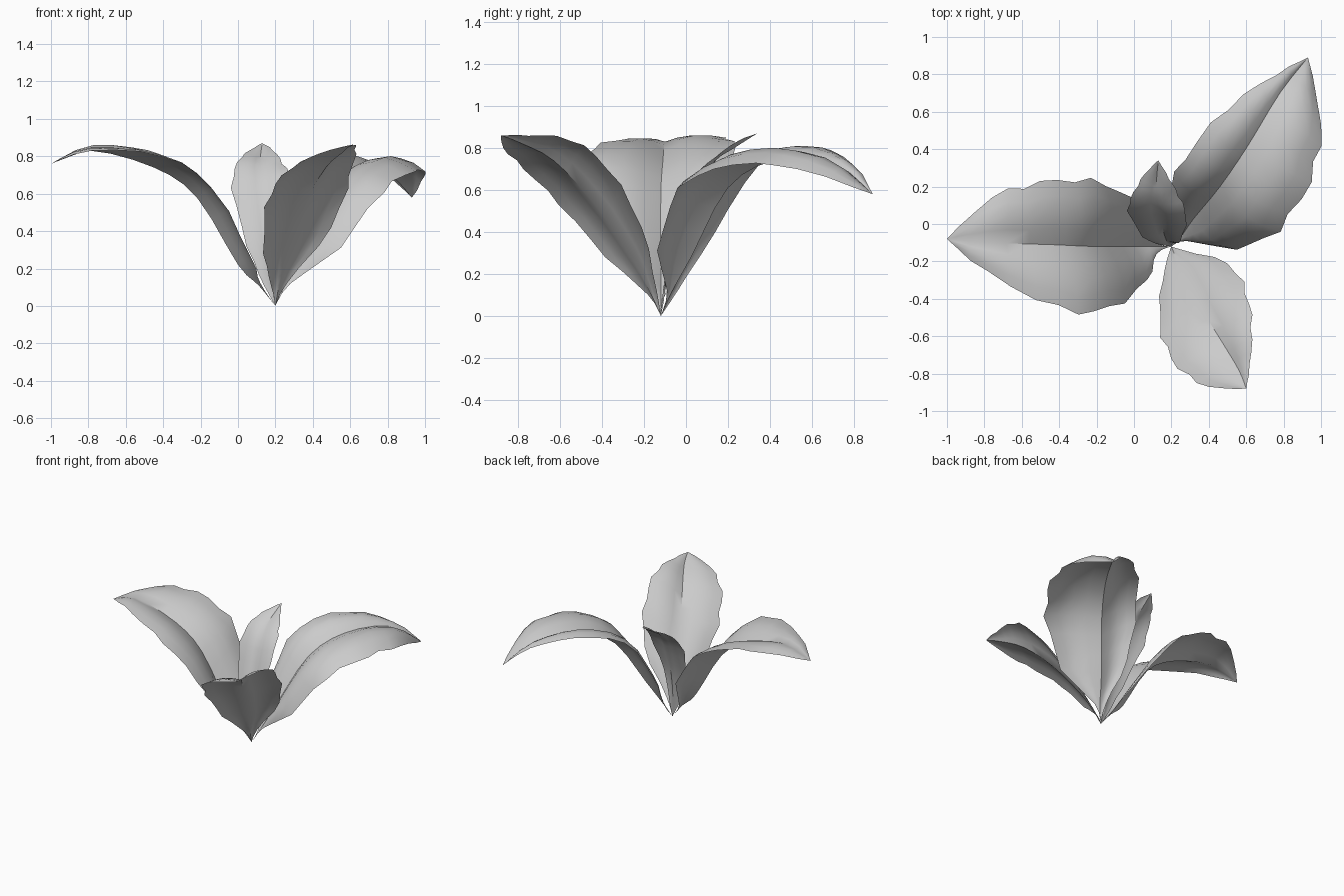
import bpy
import bmesh
import math
from mathutils import Vector

default_cube = bpy.data.objects.get("Cube")
if default_cube:
    bpy.data.objects.remove(default_cube, do_unlink=True)

# One plain grey for the whole plant
LEAF_GREY = (0.6, 0.6, 0.6, 1.0)
leaf_material = bpy.data.materials.new("leaf_grey")
leaf_material.use_nodes = True
leaf_material.diffuse_color = LEAF_GREY
shader = leaf_material.node_tree.nodes["Principled BSDF"]
shader.inputs["Base Color"].default_value = LEAF_GREY
shader.inputs["Roughness"].default_value = 0.8

BASE = Vector((0.2, -0.12, 0))
STEPS = 3        # rows added between two cross-sections
HALF_COLUMNS = 4  # faces between the midrib and one edge


def spline(points, steps):
    """Smooth path through all the points."""
    padded = [points[0], *points, points[-1]]
    path = []
    for a, b, c, d in zip(padded, padded[1:], padded[2:], padded[3:]):
        for step in range(steps):
            t = step / steps
            path.append(0.5 * (2 * b + (c - a) * t
                               + (2 * a - 5 * b + 4 * c - d) * t * t
                               + (3 * b - a - 3 * c + d) * t ** 3))
    path.append(points[-1])
    return path


def rail(points, tip):
    """Points are given in hundredths of a unit, from the stalk upward."""
    return spline([BASE] + [Vector(p) / 100 for p in points] + [Vector(tip) / 100], STEPS)


def half_row(midrib, edge, tooth, bow, up):
    """Vertices from beside the midrib out to one toothed edge."""
    outer = midrib.lerp(edge, tooth)
    row = []
    for column in range(1, HALF_COLUMNS + 1):
        t = column / HALF_COLUMNS
        arch = math.sin(math.pi * t) * bow * (edge - midrib).length
        row.append(midrib.lerp(outer, t) + up * arch)
    return row


def make_leaf(name, right_edge, midrib, left_edge, tip, bow):
    """Creased blade: midrib in the middle, one arched half on each side."""
    right, middle, left = (rail(points, tip) for points in (right_edge, midrib, left_edge))
    bm = bmesh.new()
    rows = []
    for i in range(1, len(middle) - 1):
        along = middle[i + 1] - middle[i - 1]
        up = (left[i] - right[i]).cross(along).normalized()
        if up.z < 0:
            up.negate()
        # Uneven teeth, out of step on the two sides
        tooth_right = 1 + 0.05 * math.sin(2.3 * i)
        tooth_left = 1 + 0.05 * math.sin(2.3 * i + 2)
        row = half_row(middle[i], right[i], tooth_right, bow, up)[::-1]
        row += [middle[i]]
        row += half_row(middle[i], left[i], tooth_left, bow, up)
        rows.append([bm.verts.new(p) for p in row])
    foot = bm.verts.new(middle[0])
    point = bm.verts.new(middle[-1])

    for lower, upper in zip(rows, rows[1:]):
        for c in range(len(lower) - 1):
            bm.faces.new((lower[c], lower[c + 1], upper[c + 1], upper[c]))
    for c in range(len(rows[0]) - 1):
        bm.faces.new((foot, rows[0][c + 1], rows[0][c]))
        bm.faces.new((rows[-1][c], rows[-1][c + 1], point))

    # One consistent winding, with the upper side of the blade outward
    bmesh.ops.recalc_face_normals(bm, faces=bm.faces)
    bm.normal_update()
    if sum(face.normal.z * face.calc_area() for face in bm.faces) < 0:
        bmesh.ops.reverse_faces(bm, faces=bm.faces)

    mesh = bpy.data.meshes.new(name)
    bm.to_mesh(mesh)
    bm.free()
    mesh.materials.append(leaf_material)
    leaf = bpy.data.objects.new(name, mesh)
    bpy.context.collection.objects.link(leaf)
    bpy.ops.object.select_all(action="DESELECT")
    leaf.select_set(True)
    bpy.context.view_layer.objects.active = leaf
    bpy.ops.object.shade_smooth_by_angle(angle=math.radians(40))


# Large leaf arching to the right
make_leaf(
    "right_leaf",
    right_edge=[(12, -9, 12), (-1, 13, 40), (-23, 23, 70), (-50, 22, 83), (-76, 14, 84)],
    midrib=[(11, -12, 11), (0, -12, 22), (-22, -12, 58), (-45, -11, 74), (-79, -10, 83)],
    left_edge=[(12, -16, 12), (7, -30, 26), (-13, -45, 62), (-40, -45, 80), (-78, -26, 83)],
    tip=(-100, -8, 76), bow=0.1)

# Large leaf arching to the back left, both halves curling down at the edge
make_leaf(
    "back_leaf",
    right_edge=[(28, -9, 12), (54, -13, 31), (77, -3, 61), (94, 23, 72), (100, 53, 70)],
    midrib=[(25, -7, 11), (32, 3, 29), (46, 20, 61), (61, 42, 74), (78, 70, 73)],
    left_edge=[(22, -4, 12), (18, 14, 40), (27, 35, 72), (50, 62, 80), (76, 80, 72)],
    tip=(93, 89, 58), bow=0.17)

# Medium leaf leaning forward
make_leaf(
    "front_leaf",
    right_edge=[(18, -18, 10), (14, -38, 28), (15, -60, 53), (24, -77, 70), (40, -87, 80)],
    midrib=[(22, -17, 11), (27, -26, 28), (36, -45, 55), (47, -63, 74), (56, -78, 82)],
    left_edge=[(26, -14, 12), (50, -21, 42), (60, -37, 70), (63, -55, 84), (62, -75, 86)],
    tip=(60, -88, 86), bow=0.09)

# Small upright leaf in the centre
make_leaf(
    "centre_leaf",
    right_edge=[(14, -11, 11), (5, -7, 32), (-3, 7, 63), (0, 17, 77), (6, 27, 83)],
    midrib=[(18, -10, 12), (16, -5, 36), (14, 5, 62), (12, 14, 74), (12, 23, 80)],
    left_edge=[(21, -10, 12), (25, -9, 36), (28, 4, 66), (24, 15, 76), (19, 24, 83)],
    tip=(13, 34, 87), bow=0.07)
